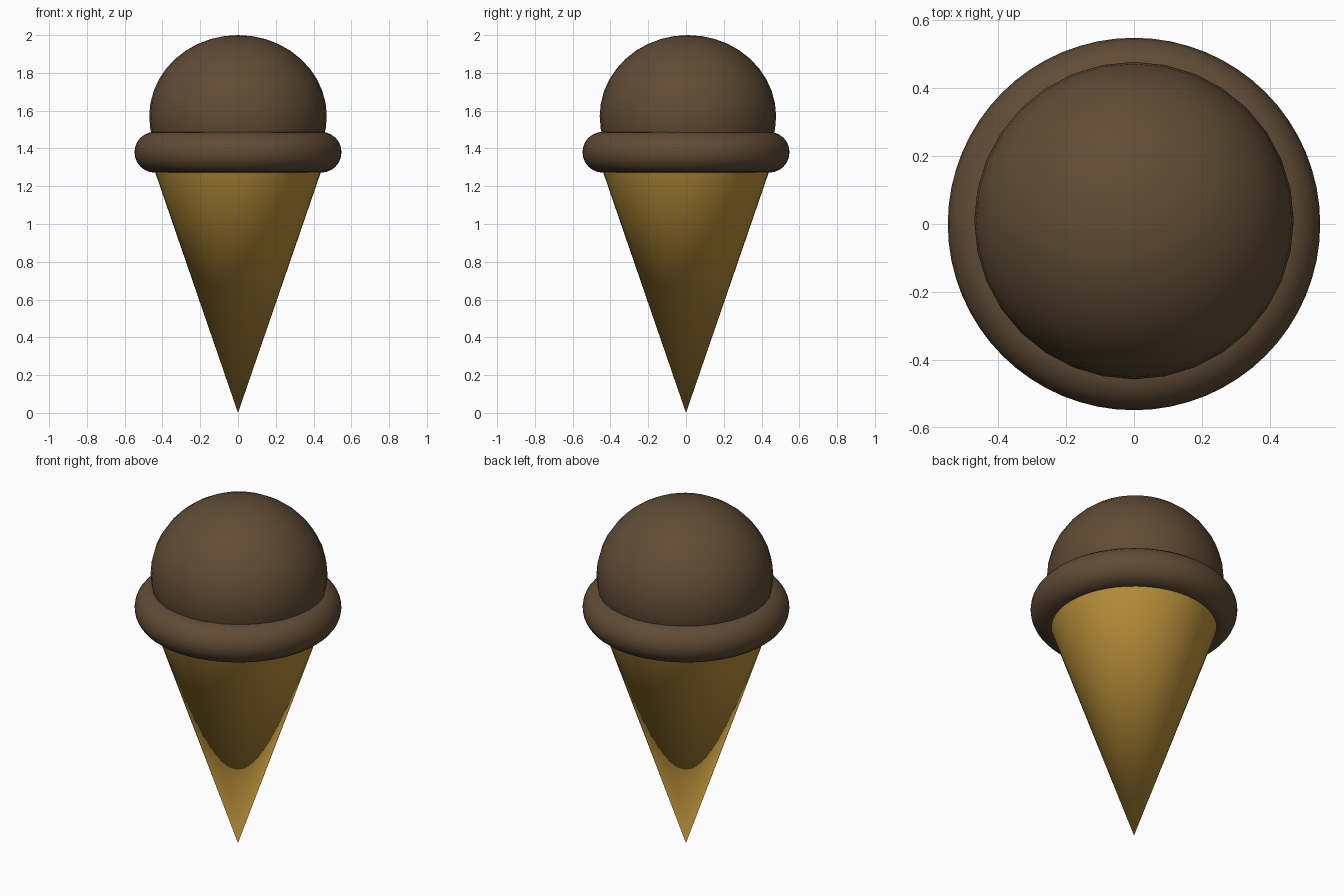
import bpy

if "Cube" in bpy.data.objects:
    bpy.data.objects.remove(bpy.data.objects["Cube"])


def material(name, rgb):
    m = bpy.data.materials.new(name)
    m.diffuse_color = (*rgb, 1)
    m.use_nodes = True
    m.node_tree.nodes["Principled BSDF"].inputs["Base Color"].default_value = m.diffuse_color
    return m


def finish(name, mat):
    ob = bpy.context.object
    ob.name = name
    ob.data.materials.append(mat)
    bpy.ops.object.shade_smooth()
    return ob


chocolate = material("chocolate", (0.117, 0.072, 0.036))
wafer = material("wafer", (0.515, 0.296, 0.045))

# Wafer cone, point down, rim hidden inside the ice cream roll
bpy.ops.mesh.primitive_cone_add(vertices=48, radius1=0.0, radius2=0.475, depth=1.38,
                                end_fill_type='NOTHING', location=(0, 0, 0.69))
finish("wafer_cone", wafer)

# Rounded roll of ice cream around the rim
bpy.ops.mesh.primitive_torus_add(major_radius=0.44, minor_radius=0.108,
                                 major_segments=64, minor_segments=24,
                                 location=(0, 0, 1.38))
finish("ice_cream_roll", chocolate)

# Slightly flattened scoop, set a touch towards the back
bpy.ops.mesh.primitive_uv_sphere_add(segments=32, ring_count=20, radius=1,
                                     location=(0, 0.01, 1.57))
scoop = finish("ice_cream_scoop", chocolate)
scoop.scale = (0.47, 0.467, 0.43)
